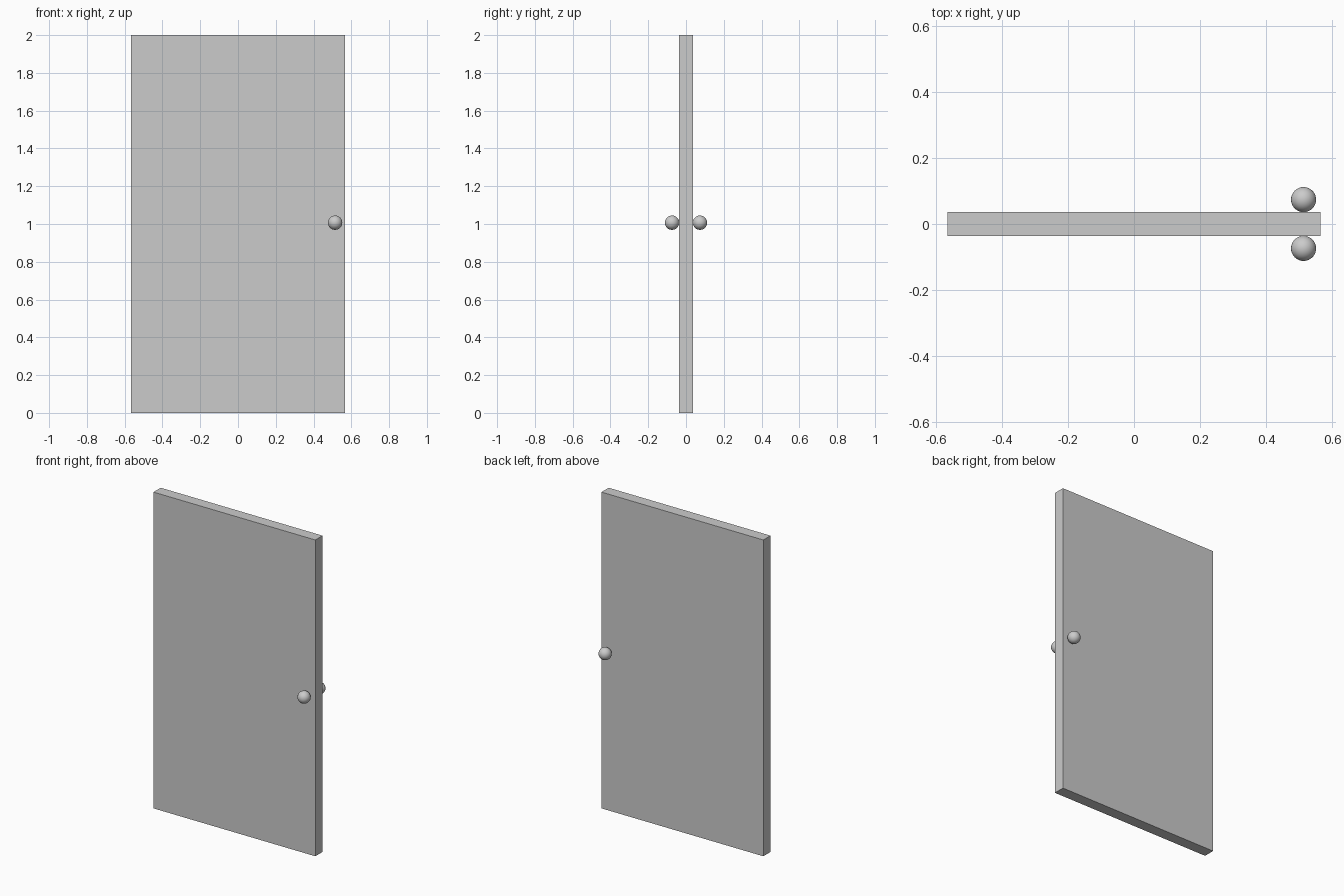
import bpy

if "Cube" in bpy.data.objects:
    bpy.data.objects.remove(bpy.data.objects["Cube"])

WIDTH, DEPTH, HEIGHT = 1.132, 0.072, 2.0
KNOB_RADIUS = 0.038

# Door panel
bpy.ops.mesh.primitive_cube_add(size=1, location=(0, 0, HEIGHT / 2))
panel = bpy.context.object
panel.name = "door_panel"
panel.scale = (WIDTH, DEPTH, HEIGHT)
bpy.ops.object.transform_apply(location=False, rotation=False, scale=True)


# Round knobs resting against both faces
def add_knob(name, side):
    y = side * (DEPTH / 2 + KNOB_RADIUS)
    bpy.ops.mesh.primitive_uv_sphere_add(
        segments=32, ring_count=16, radius=KNOB_RADIUS, location=(0.514, y, 1.007))
    knob = bpy.context.object
    knob.name = name
    bpy.ops.object.shade_smooth()


for name, side in (("front_knob", -1), ("back_knob", 1)):
    add_knob(name, side)
